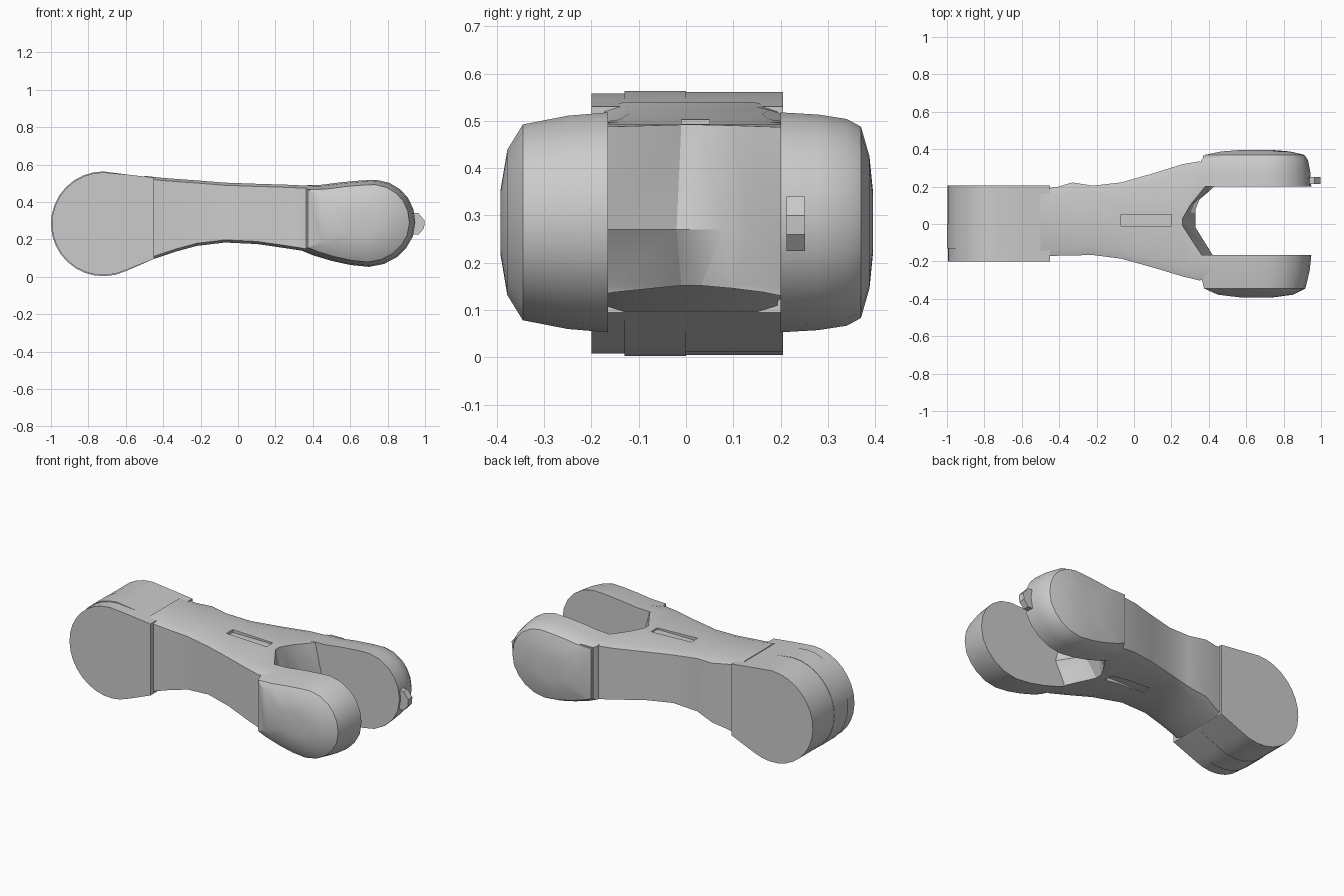
import bpy
import bmesh
import math

default_cube = bpy.data.objects.get("Cube")
if default_cube:
    bpy.data.objects.remove(default_cube, do_unlink=True)

# One plain metal colour for the whole link
metal = bpy.data.materials.new("light_grey_metal")
metal.use_nodes = True
grey = (0.6, 0.6, 0.6, 1.0)
metal.diffuse_color = grey
for node in metal.node_tree.nodes:
    if node.type == "BSDF_PRINCIPLED":
        node.inputs["Base Color"].default_value = grey


def loft(name, rings):
    """Skin a closed solid through rings of equal point count."""
    mesh = bpy.data.meshes.new(name)
    bm = bmesh.new()
    loops = [[bm.verts.new(point) for point in ring] for ring in rings]
    count = len(loops[0])
    for first, second in zip(loops, loops[1:]):
        for i in range(count):
            j = (i + 1) % count
            bm.faces.new((first[i], first[j], second[j], second[i]))
    bm.faces.new(loops[0])
    bm.faces.new(loops[-1])
    bmesh.ops.recalc_face_normals(bm, faces=bm.faces)
    bm.to_mesh(mesh)
    bm.free()
    mesh.materials.append(metal)
    part = bpy.data.objects.new(name, mesh)
    bpy.context.collection.objects.link(part)
    return part


def box(name, x_range, y_range, z_range):
    def ring(z):
        (left, right), (front, back) = x_range, y_range
        return [(left, front, z), (right, front, z), (right, back, z), (left, back, z)]
    return loft(name, [ring(z) for z in z_range])


def select_only(part):
    bpy.ops.object.select_all(action="DESELECT")
    part.select_set(True)
    bpy.context.view_layer.objects.active = part


def cut(part, cutter):
    cutter.hide_render = True
    modifier = part.modifiers.new("cut", "BOOLEAN")
    modifier.operation = "DIFFERENCE"
    modifier.object = cutter
    modifier.solver = "EXACT"
    select_only(part)
    bpy.ops.object.modifier_apply(modifier=modifier.name)
    bpy.data.objects.remove(cutter, do_unlink=True)


def smooth(part):
    select_only(part)
    bpy.ops.object.shade_smooth_by_angle(angle=math.radians(28))


# Round knuckle: three slightly different slices side by side
def knuckle_slice(name, front, back, radius):
    steps = 18
    outline = []
    for i in range(steps + 1):
        angle = math.pi / 2 + math.radians(205) * i / steps
        outline.append((-0.72 + radius * math.cos(angle), 0.283 + radius * math.sin(angle)))
    outline += [(-0.45, 0.095), (-0.45, 0.53), (-0.58, 0.545)]
    smooth(loft(name, [[(x, y, z) for x, z in outline] for y in (front, back)]))


knuckle_slice("knuckle_front", -0.2, -0.13, 0.275)
knuckle_slice("knuckle_middle", -0.13, 0.0, 0.28)
knuckle_slice("knuckle_back", 0.0, 0.205, 0.278)

# Waisted body, lofted through chamfered sections along its length
stations = [
    # x, front, back, bottom, top
    (-0.5, -0.175, 0.19, 0.08, 0.54),
    (-0.42, -0.17, 0.195, 0.105, 0.53),
    (-0.33, -0.168, 0.222, 0.135, 0.523),
    (-0.22, -0.166, 0.205, 0.165, 0.515),
    (-0.07, -0.185, 0.222, 0.183, 0.503),
    (0.1, -0.232, 0.27, 0.175, 0.497),
    (0.26, -0.28, 0.32, 0.152, 0.492),
    (0.35, -0.302, 0.335, 0.138, 0.488),
    (0.44, -0.28, 0.3, 0.115, 0.485),
]


def body_section(x, front, back, bottom, top):
    inset, drop = 0.045, 0.014
    return [
        (x, front + inset, bottom), (x, back - inset, bottom),
        (x, back, bottom + drop), (x, back, top - drop),
        (x, back - inset, top), (x, front + inset, top),
        (x, front, top - drop), (x, front, bottom + drop),
    ]


body = loft("body", [body_section(*station) for station in stations])

# Fork throat: wide at the top and bottom, tightest at mid height
wide = [(0.38, 0.2), (0.3, 0.1), (0.26, 0.03), (0.26, -0.01), (0.36, -0.165)]
tight = [(0.43, 0.2), (0.35, 0.13), (0.33, 0.08), (0.33, -0.02), (0.42, -0.165)]
mouth = [(0.7, -0.165), (0.7, 0.2)]
levels = [(0.7, wide), (0.49, wide), (0.27, tight), (0.15, wide), (-0.1, wide)]
cut(body, loft("throat_cutter",
               [[(x, y, z) for x, y in plan + mouth] for z, plan in levels]))

# Shallow grooves along the top and underside
for side, z_range in (("top", (0.485, 0.6)), ("lower", (0.1, 0.187))):
    cut(body, box(side + "_groove_cutter", (-0.07, 0.2), (-0.01, 0.05), z_range))
smooth(body)

# Fork cheeks: one lobe outline, shrinking outwards into a shallow dome
lobe = [
    (0.34, 0.14), (0.4, 0.115), (0.5, 0.085), (0.6, 0.063), (0.7, 0.053),
    (0.78, 0.068), (0.85, 0.105), (0.9, 0.155), (0.935, 0.215), (0.948, 0.29),
    (0.938, 0.36), (0.91, 0.42), (0.87, 0.465), (0.81, 0.502), (0.74, 0.518),
    (0.66, 0.515), (0.55, 0.505), (0.45, 0.492), (0.34, 0.488),
]


def cheek(name, layers):
    rings = []
    for y, scale in layers:
        rings.append([(0.66 + (x - 0.66) * scale, y, 0.285 + (z - 0.285) * scale)
                      for x, z in lobe])
    smooth(loft(name, rings))


cheek("front_cheek", [(-0.165, 1.0), (-0.25, 0.97), (-0.345, 0.89),
                      (-0.378, 0.66), (-0.392, 0.3)])
cheek("back_cheek", [(0.2, 1.0), (0.28, 0.98), (0.34, 0.94), (0.37, 0.87),
                     (0.388, 0.6), (0.395, 0.3)])

# Small raised pad where the back cheek meets the body
box("back_cheek_pad", (0.37, 0.46), (0.3, 0.365), (0.16, 0.47))

# Little latch on the tip of the back cheek
latch_profile = [(0.92, 0.225), (0.965, 0.225), (0.995, 0.26),
                 (0.998, 0.3), (0.965, 0.34), (0.92, 0.34)]
loft("tip_latch", [[(x, y, z) for x, z in latch_profile] for y in (0.213, 0.252)])
